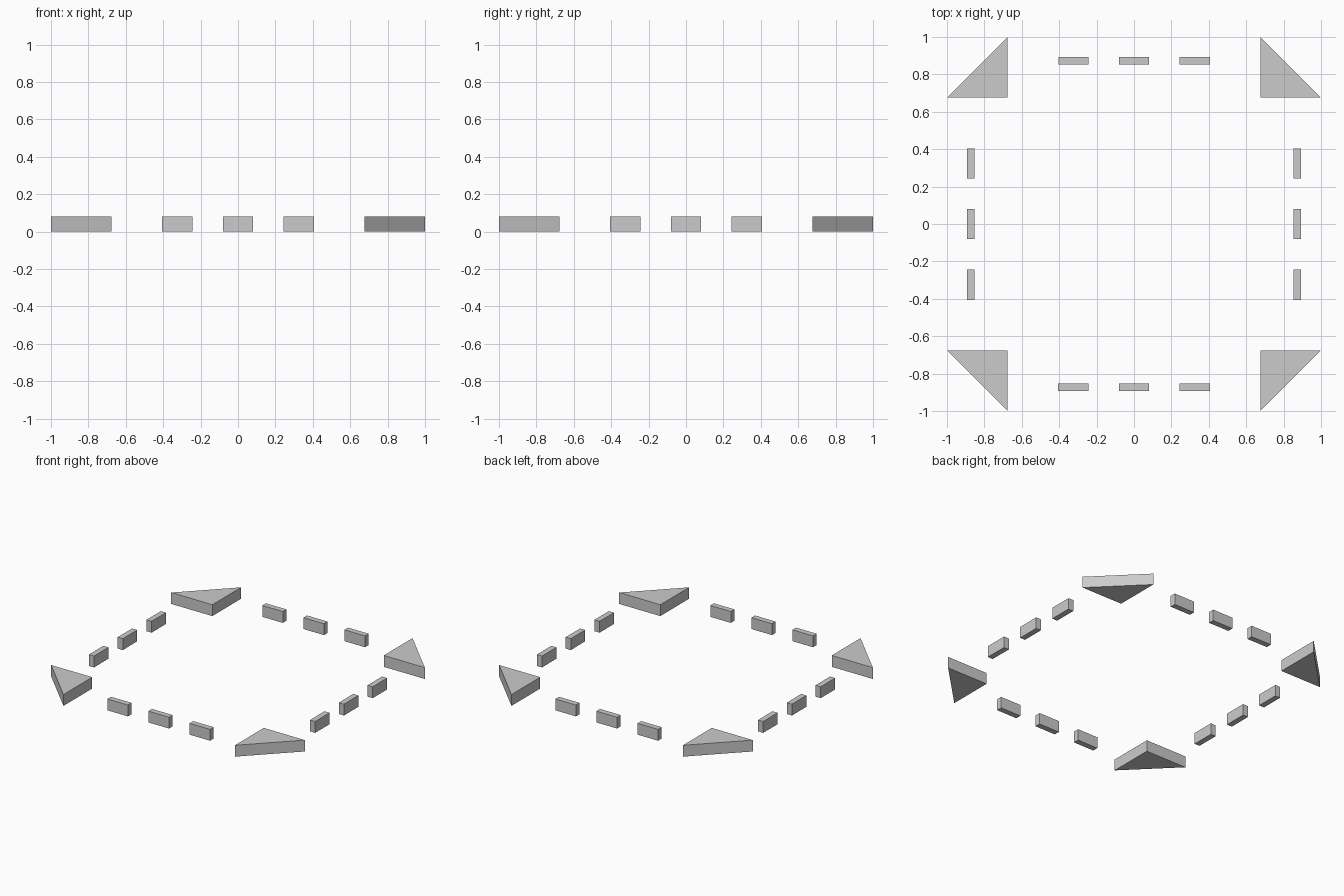
import bpy, bmesh
from math import pi
from mathutils import Matrix

if "Cube" in bpy.data.objects:
    bpy.data.objects.remove(bpy.data.objects["Cube"])

HEIGHT = 0.081
INNER = 0.676                     # right-angle corner of each triangle
BAR_LEN, BAR_WID = 0.162, 0.0405
BAR_STEP, BAR_DIST = 0.324, 0.872


def prism(name, outline, angle):
    """Extrude a flat outline up from z = 0, turned about the centre."""
    bm = bmesh.new()
    base = bm.faces.new([bm.verts.new((x, y, 0)) for x, y in outline])
    top = bmesh.ops.extrude_face_region(bm, geom=[base], use_keep_orig=True)
    verts = [v for v in top["geom"] if isinstance(v, bmesh.types.BMVert)]
    bmesh.ops.translate(bm, verts=verts, vec=(0, 0, HEIGHT))
    bmesh.ops.rotate(bm, verts=bm.verts, matrix=Matrix.Rotation(angle, 3, "Z"))
    bmesh.ops.recalc_face_normals(bm, faces=bm.faces)
    mesh = bpy.data.meshes.new(name)
    bm.to_mesh(mesh)
    bm.free()
    obj = bpy.data.objects.new(name, mesh)
    bpy.context.collection.objects.link(obj)


sides = ["front", "right", "back", "left"]
for i, side in enumerate(sides):
    angle = i * pi / 2
    # Corner triangle with its long edge facing outward
    prism(f"corner_triangle_{i + 1}",
          [(INNER, -INNER), (INNER, -1), (1, -INNER)], angle)
    # Three dashes along this side
    for k in (-1, 0, 1):
        cx, hx, hy = k * BAR_STEP, BAR_LEN / 2, BAR_WID / 2
        prism(f"{side}_dash_{k + 2}",
              [(cx - hx, -BAR_DIST - hy), (cx + hx, -BAR_DIST - hy),
               (cx + hx, -BAR_DIST + hy), (cx - hx, -BAR_DIST + hy)], angle)
